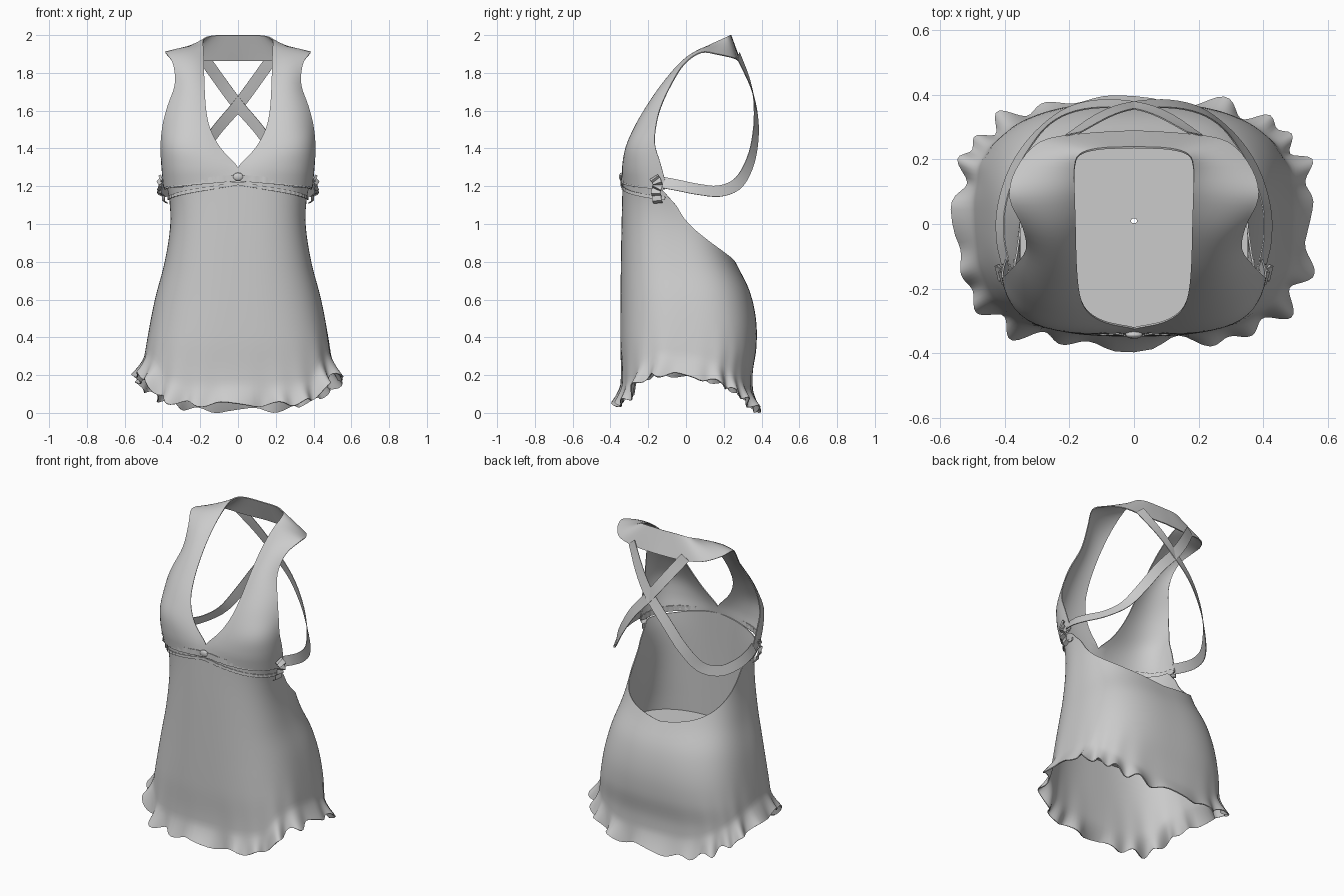
import bpy, bmesh, math
from mathutils import Vector

if "Cube" in bpy.data.objects:
    bpy.data.objects.remove(bpy.data.objects["Cube"])

fabric = bpy.data.materials.new("light_grey_fabric")
fabric.diffuse_color = (0.6, 0.6, 0.6, 1)
fabric.use_nodes = True
fabric.node_tree.nodes["Principled BSDF"].inputs["Base Color"].default_value = fabric.diffuse_color


def spline(table, x):
    """Smooth curve through (key, value) pairs; values may be numbers or vectors."""
    n = len(table)
    x = min(max(x, table[0][0]), table[-1][0])
    i = 0
    while i < n - 2 and x > table[i + 1][0]:
        i += 1

    def slope(k):
        a, b = table[max(k - 1, 0)], table[min(k + 1, n - 1)]
        return (b[1] - a[1]) * (1 / (b[0] - a[0]))
    (x0, p0), (x1, p1) = table[i], table[i + 1]
    h = x1 - x0
    t = (x - x0) / h
    return (p0 * (2*t**3 - 3*t*t + 1) + slope(i) * (h * (t**3 - 2*t*t + t))
            + p1 * (3*t*t - 2*t**3) + slope(i + 1) * (h * (t**3 - t*t)))


def sheet(name, rows, closed=False, mirror=False, weld=False, thick=0.006):
    """Cloth surface through rows of points."""
    bm = bmesh.new()
    grid = [[bm.verts.new(p) for p in row] for row in rows]
    for lo, hi in zip(grid, grid[1:]):
        m = len(lo)
        for j in range(m if closed else m - 1):
            k = (j + 1) % m
            bm.faces.new((lo[j], lo[k], hi[k], hi[j]))
    bmesh.ops.remove_doubles(bm, verts=bm.verts, dist=1e-5)
    me = bpy.data.meshes.new(name)
    bm.to_mesh(me)
    bm.free()
    ob = bpy.data.objects.new(name, me)
    bpy.context.collection.objects.link(ob)
    me.materials.append(fabric)
    if mirror:
        mod = ob.modifiers.new("mirror", 'MIRROR')
        mod.use_mirror_merge = weld
        mod.merge_threshold = 0.001
    mod = ob.modifiers.new("cloth", 'SOLIDIFY')
    mod.thickness = thick
    mod.offset = -1
    bpy.ops.object.select_all(action='DESELECT')
    ob.select_set(True)
    bpy.context.view_layer.objects.active = ob
    bpy.ops.object.convert(target='MESH')
    bpy.ops.object.shade_smooth_by_angle(angle=math.radians(50))
    return ob


def ribbon(name, path, width, steps=40, ripple=0.0, tilt=0.0):
    """Flat strip along a path, lying against the body; mirrored to the other side."""
    table = [(i, Vector(p)) for i, p in enumerate(path)]
    end = len(path) - 1
    rows = []
    for s in range(steps + 1):
        u = end * s / steps
        p = spline(table, u)
        t = (spline(table, min(u + .02, end)) - spline(table, max(u - .02, 0))).normalized()
        n = Vector((p.x, p.y + 0.05, 0)).normalized()
        w = t.cross(n + Vector((0, 0, tilt))).normalized() * width / 2
        p = p + n * ripple * math.sin(s * 2.1)
        rows.append([p - w, p, p + w])
    return sheet(name, rows, mirror=True, thick=0.004)


# Body outline by height: half width, front depth, back depth
half_width = [(0, .53), (.2, .507), (.4, .478), (.6, .44), (.8, .388), (1, .358), (1.15, .367), (1.25, .40)]
front_y = [(0, -.35), (.2, -.343), (.4, -.348), (.9, -.343), (1.25, -.335)]
back_y = [(0, .36), (.2, .352), (.35, .373), (.5, .37), (.65, .335), (.8, .262), (.9, .225), (1, .2), (1.25, .19)]
# Top edge and hem heights by angle from the front, in degrees
top_edge = [(0, 1.25), (40, 1.2), (70, 1.19), (85, 1.17), (98, 1.03), (118, .93), (146, .85), (180, .79)]
hem_edge = [(0, .045), (22, .05), (42, .085), (56, .165), (78, .205), (98, .18), (118, .13), (140, .07), (162, .02), (180, .015)]


def body(ang, z, out=0.0):
    """Point on the boxy oval body section, pushed outward by out."""
    a, f, b = spline(half_width, z), spline(front_y, z), spline(back_y, z)
    s, c = math.sin(ang), math.cos(ang)
    e = 0.74 - .06 * max(0, min(1, (.6 - z) / .4))
    x = (a + out) * math.copysign(abs(s) ** e, s)
    y = (f + b) / 2 - ((b - f) / 2 + out) * math.copysign(abs(c) ** e, c)
    return Vector((x, y, z))


# Skirt with low scooped back and ruffled hem
COLS, ROWS = 180, 30
rows = []
for r in range(ROWS + 1):
    v = (r / ROWS) ** 1.5
    row = []
    for j in range(COLS):
        ang = 2 * math.pi * j / COLS
        deg = math.degrees(ang)
        deg = min(deg, 360 - deg)
        top, hem = spline(top_edge, deg), spline(hem_edge, deg)
        z = hem + (top - hem) * v
        wave = 0.6 * math.cos(20 * ang + 1.2 * math.sin(3 * ang)) + .4 * math.cos(13 * ang + 1)
        d = z - hem
        curl = max(0, 1 - d / .11) ** 1.4
        fold = max(0, 1 - d / .4) ** 2
        out = curl * (.026 + .022 * wave) + fold * .006 * wave
        out += curl * .014 * abs(math.sin(ang)) ** 3
        row.append(body(ang, z + curl * .014 * math.cos(20 * ang + 1.2), out))
    rows.append(row)
sheet("skirt", rows, closed=True)

# Flat panel closing the inside of the skirt at hip height
floor_z = .57
rim = [body(2 * math.pi * j / 90, floor_z, -.004) for j in range(90)]
mid = Vector((0, .01, floor_z))
sheet("inner_panel", [[mid.lerp(p, k) for p in rim] for k in (1, .66, .33, .02)], closed=True, thick=.003)

# Halter bodice: neck edge, bulge control and armhole edge per station,
# running from the bust seam over the shoulder to the back of the collar
stations = [
    ((0, -.337, 1.24), (.40, -.37, 1.20), (.395, -.10, 1.19)),
    ((0, -.325, 1.30), (.40, -.39, 1.31), (.407, -.135, 1.32)),
    ((.09, -.305, 1.40), (.37, -.37, 1.41), (.41, -.165, 1.42)),
    ((.145, -.27, 1.50), (.33, -.31, 1.51), (.40, -.16, 1.52)),
    ((.168, -.215, 1.60), (.30, -.24, 1.62), (.375, -.135, 1.62)),
    ((.177, -.125, 1.73), (.27, -.14, 1.76), (.335, -.08, 1.74)),
    ((.18, -.015, 1.85), (.26, -.03, 1.88), (.345, -.01, 1.85)),
    ((.183, .09, 1.93), (.27, .08, 1.94), (.385, .08, 1.91)),
    ((.185, .17, 1.97), (.28, .18, 1.94), (.365, .17, 1.90)),
    ((.17, .215, 1.99), (.24, .24, 1.93), (.29, .255, 1.88)),
    ((.11, .235, 2.0), (.14, .26, 1.93), (.16, .28, 1.865)),
    ((0, .24, 2.0), (0, .265, 1.93), (0, .29, 1.865)),
]
tracks = [[(i, Vector(s[k])) for i, s in enumerate(stations)] for k in range(3)]
rows = []
for r in range(45):
    u = r / 4
    p, q, w = (spline(t, u) for t in tracks)
    if u <= 1:
        p.x = 0
    p.x = max(p.x, 0)
    rows.append([p * (1 - t)**2 + q * 2*t*(1 - t) + w * t*t for t in (k / 14 for k in range(15))])
sheet("halter_bodice", rows, mirror=True, weld=True)

# Crossed back straps from the collar to the opposite underarm
ribbon("back_strap", [(.19, .28, 1.89), (.09, .34, 1.75), (0, .368, 1.63), (-.12, .372, 1.49),
                      (-.22, .345, 1.34), (-.30, .28, 1.22), (-.37, .18, 1.175),
                      (-.41, .06, 1.185), (-.415, -.04, 1.205), (-.40, -.12, 1.22)], .062, tilt=.4)

# Gathered bands under the bust
for name, z0, z1, width, out in (("bust_band", 1.245, 1.20, .035, .010),
                                 ("bust_seam", 1.215, 1.135, .018, .008)):
    path = []
    for i in range(9):
        f = i / 8
        path.append(body(math.radians(86 * f), z0 + (z1 - z0) * f ** .7, out))
    ribbon(name, path, width, 40, .003)

# Small gathers at the side seams
ribbon("side_gather", [(.405, -.17, 1.25), (.42, -.15, 1.21), (.41, -.16, 1.17), (.385, -.15, 1.11)], .05, 14, .008)

# Centre knot
bpy.ops.mesh.primitive_ico_sphere_add(subdivisions=2, radius=1, location=(0, -.343, 1.25))
knot = bpy.context.object
knot.name = "centre_knot"
knot.scale = (.028, .012, .022)
knot.data.materials.append(fabric)
bpy.ops.object.shade_smooth_by_angle(angle=math.radians(50))
